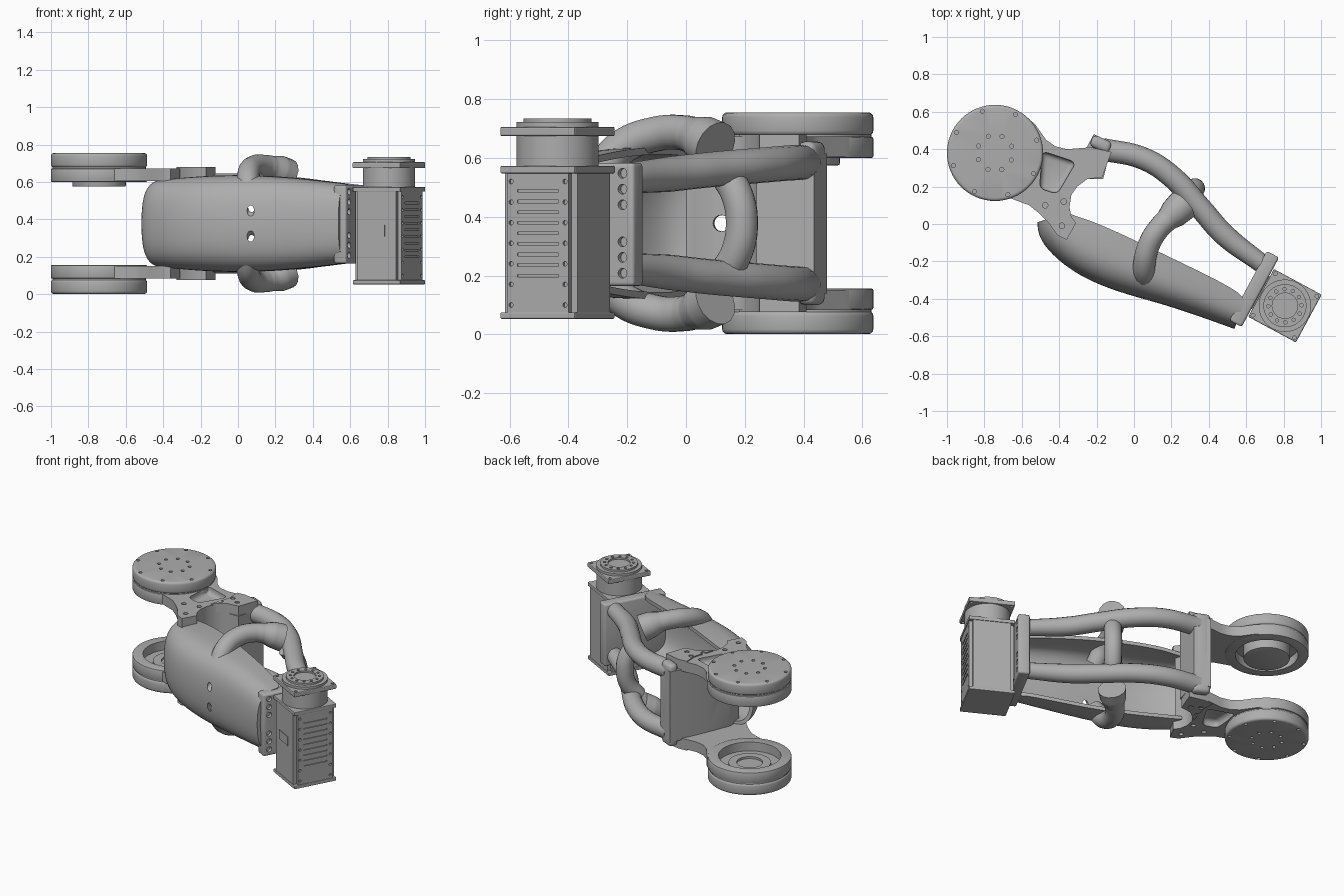
import bpy, bmesh, math
from mathutils import Matrix, Vector

cube = bpy.data.objects.get("Cube")
if cube:
    bpy.data.objects.remove(cube, do_unlink=True)

MID = 0.378                                   # mirror plane height
grey = bpy.data.materials.new("satin grey")
grey.use_nodes = True
grey.diffuse_color = (0.42, 0.42, 0.42, 1)
grey.node_tree.nodes["Principled BSDF"].inputs["Base Color"].default_value = (0.42, 0.42, 0.42, 1)


def add(name, data):
    obj = bpy.data.objects.new(name, data)
    bpy.context.collection.objects.link(obj)
    data.materials.append(grey)
    return obj


def from_bm(name, bm):
    bmesh.ops.recalc_face_normals(bm, faces=bm.faces)
    mesh = bpy.data.meshes.new(name)
    bm.to_mesh(mesh)
    bm.free()
    return add(name, mesh)


def bake(obj):
    """Replace an object by its evaluated mesh."""
    bpy.context.view_layer.update()
    dg = bpy.context.evaluated_depsgraph_get()
    mesh = bpy.data.meshes.new_from_object(obj.evaluated_get(dg))
    name = obj.name
    bpy.data.objects.remove(obj, do_unlink=True)
    mesh.materials.clear()
    obj = add(name, mesh)
    obj.name = name
    return obj


def smooth(obj, angle=35):
    bpy.ops.object.select_all(action='DESELECT')
    obj.select_set(True)
    bpy.context.view_layer.objects.active = obj
    bpy.ops.object.shade_smooth_by_angle(angle=math.radians(angle))
    return obj


def bevel(obj, width, segments=2):
    m = obj.modifiers.new("bevel", 'BEVEL')
    m.width, m.segments, m.limit_method = width, segments, 'ANGLE'
    return bake(obj)


def prism(name, pts, z0, z1, mat=Matrix()):
    bm = bmesh.new()
    f = bm.faces.new([bm.verts.new((x, y, z0)) for x, y in pts])
    ext = bmesh.ops.extrude_face_region(bm, geom=[f])
    bmesh.ops.translate(bm, vec=(0, 0, z1 - z0),
                        verts=[v for v in ext["geom"] if isinstance(v, bmesh.types.BMVert)])
    bm.transform(mat)
    return from_bm(name, bm)


def box(name, u0, u1, v0, v1, z0, z1, mat=Matrix()):
    return prism(name, [(u0, v0), (u1, v0), (u1, v1), (u0, v1)], z0, z1, mat)


def circle(x, y, r, n=64, start=0):
    angles = [math.radians(start) + 2 * math.pi * i / n for i in range(n)]
    return [(x + r * math.cos(a), y + r * math.sin(a)) for a in angles]


def disc(name, x, y, r, z0, z1, mat=Matrix()):
    return prism(name, circle(x, y, r), z0, z1, mat)


def drills(points, direction, r, depth):
    """Cutter of short cylinders centred on points."""
    bm = bmesh.new()
    rot = Vector((0, 0, 1)).rotation_difference(Vector(direction)).to_matrix().to_4x4()
    for p in points:
        bmesh.ops.create_cone(bm, cap_ends=True, segments=14, radius1=r, radius2=r,
                              depth=2 * depth, matrix=Matrix.Translation(p) @ rot)
    return from_bm("drill", bm)


def cut(obj, *cutters):
    for c in cutters:
        m = obj.modifiers.new("cut", 'BOOLEAN')
        m.operation, m.solver, m.object = 'DIFFERENCE', 'EXACT', c
    obj = bake(obj)
    for c in cutters:
        bpy.data.objects.remove(c, do_unlink=True)
    return obj


def tube(name, pts, r):
    """Round tube through (x, y, z, radius factor) points."""
    cu = bpy.data.curves.new(name, 'CURVE')
    cu.dimensions, cu.bevel_depth, cu.bevel_resolution = '3D', r, 6
    cu.use_fill_caps, cu.resolution_u = True, 10
    sp = cu.splines.new('BEZIER')
    sp.bezier_points.add(len(pts) - 1)
    for b, (x, y, z, k) in zip(sp.bezier_points, pts):
        b.co, b.radius = (x, y, z), k
        b.handle_left_type = b.handle_right_type = 'AUTO'
    return smooth(bake(add(name, cu)), 50)


def mirrored(obj, name):
    mesh = obj.data.copy()
    mesh.transform(Matrix.Translation((0, 0, 2 * MID)) @ Matrix.Scale(-1, 4, (0, 0, 1)))
    mesh.flip_normals()
    twin = bpy.data.objects.new(name, mesh)
    bpy.context.collection.objects.link(twin)


# Joint caps with bolt circles
CX, CY = -0.743, 0.38
cap = bevel(disc("upper_joint_cap", CX, CY, 0.257, 0.677, 0.755), 0.016, 3)
bolts = [(x, y, 0.755) for x, y in circle(CX, CY, 0.233, 8, 17) + circle(CX, CY, 0.096, 8, 22)]
cap = smooth(cut(cap, drills(bolts, (0, 0, 1), 0.011, 0.018)))
mirrored(cap, "lower_joint_cap")

# Forked bracket: ring blending into a claw with a blind pocket
arm = [(-0.62, 0.605), (-0.53, 0.535), (-0.47, 0.45), (-0.42, 0.415), (-0.36, 0.4), (-0.23, 0.41), (-0.12, 0.385),
       (-0.17, 0.25), (-0.25, 0.24), (-0.3, 0.205), (-0.335, 0.155), (-0.345, 0.09), (-0.335, 0.04), (-0.31, 0.005),
       (-0.36, -0.085), (-0.41, -0.06), (-0.46, 0.01), (-0.505, 0.055), (-0.56, 0.1), (-0.66, 0.137)]
claw = prism("upper_claw", arm, 0.605, 0.673)
pocket = bevel(prism("pocket", [(-0.49, 0.39), (-0.31, 0.33), (-0.41, 0.16), (-0.505, 0.19)], 0.63, 0.83), 0.03, 4)
bore = disc("bore", CX, CY, 0.22, 0.55, 0.75)
holes = [(-0.375, 0.12, .673), (-0.385, -0.01, .673), (-0.475, 0.1, .673)]
claw = smooth(cut(claw, pocket, bore, drills(holes, (0, 0, 1), 0.015, 0.03)))
mirrored(claw, "lower_claw")
ring = disc("upper_joint_ring", CX, CY, 0.257, 0.6, 0.672)
ring = smooth(cut(bevel(ring, 0.006), disc("bore", CX, CY, 0.192, 0.5, 0.66)))
mirrored(ring, "lower_joint_ring")
smooth(bevel(disc("upper_joint_hub", CX, CY, 0.143, 0.575, 0.68), 0.006))
hub = disc("lower_joint_hub", CX, CY, 0.13, 0.08, 0.11)
smooth(cut(hub, disc("bore", CX, CY, 0.08, 0.09, 0.2)))
neck = disc("upper_neck", CX, CY, 0.25, 0.665, 0.685)
mirrored(smooth(neck), "lower_neck")

# Raised claw pad, and the rear wall joining the two claws
pad = prism("upper_claw_pad", [(-0.29, 0.405), (-0.23, 0.41), (-0.12, 0.385), (-0.17, 0.25), (-0.25, 0.24),
                               (-0.33, 0.18), (-0.285, 0.32)], 0.62, 0.68)
pad_holes = [(-0.3, 0.245, 0.68), (-0.265, 0.325, 0.68), (-0.21, 0.29, 0.68)]
pad = smooth(cut(pad, drills(pad_holes, (0, 0, 1), 0.015, 0.03)))
mirrored(pad, "lower_claw_pad")
wall = [(-0.215, 0.48), (-0.115, 0.435), (-0.165, 0.24), (-0.25, 0.24), (-0.3, 0.205), (-0.335, 0.155),
        (-0.345, 0.09), (-0.335, 0.04), (-0.33, 0.0), (-0.395, 0.0), (-0.395, 0.09), (-0.33, 0.25), (-0.28, 0.36)]
wall = prism("rear_wall", wall, 0.14, 2 * MID - 0.14)
smooth(cut(wall, drills([(-0.345, 0.12, MID)], (1, -0.1, 0), 0.028, 0.08)))
lug = [(-0.215, 0.48), (-0.115, 0.435), (-0.135, 0.37), (-0.24, 0.42)]
smooth(bevel(prism("rear_wall_lugs", lug, 0.1, 2 * MID - 0.1), 0.025, 3))

# Long rear tubes, handle loops with flared ends, and the bowed cross tube
rail = tube("upper_rail", [(-0.17, 0.4, 0.585, 1), (0.05, 0.35, 0.583, 1), (0.2, 0.255, 0.575, 1),
                           (0.36, 0.08, 0.56, 1), (0.48, -0.055, 0.545, 1), (0.68, -0.21, 0.53, 0.85)], 0.06)
mirrored(rail, "lower_rail")
handle = tube("upper_handle", [(0.06, -0.3, 0.54, 1), (0.055, -0.22, 0.635, 1), (0.085, -0.1, 0.682, 1),
                               (0.14, -0.015, 0.686, 1), (0.175, 0.02, 0.678, 1.05),
                               (0.215, 0.058, 0.663, 1.35), (0.26, 0.1, 0.64, 1.45)], 0.06)
mirrored(handle, "lower_handle")
tube("cross_tube", [(0.275, 0.125, 0.56, 1), (0.315, 0.175, 0.47, 1), (0.325, 0.19, MID, 1),
                    (0.315, 0.175, 0.286, 1), (0.275, 0.125, 0.196, 1)], 0.055)

# Curved front shell: channel section lofted along the arm
stations = [((-0.505, 0.01), (-0.35, 0.065), 0.222), ((-0.5, -0.09), (-0.33, 0.045), 0.224),
            ((-0.325, -0.255), (-0.23, 0.02), 0.238), ((-0.08, -0.357), (-0.02, -0.075), 0.25),
            ((0.19, -0.424), (0.27, -0.215), 0.24), ((0.54, -0.55), (0.61, -0.38), 0.198)]
section = [(1, 1), (0.62, 1), (0.33, 0.96), (0.1, 0.74), (0, 0.32)]
section += [(t, -h) for t, h in reversed(section)]
bm = bmesh.new()
rows = [[bm.verts.new((p[0] + t * (q[0] - p[0]), p[1] + t * (q[1] - p[1]), MID + h * half))
         for t, h in section] for p, q, half in stations]
for a, b in zip(rows, rows[1:]):
    for i in range(len(section) - 1):
        bm.faces.new((a[i], a[i + 1], b[i + 1], b[i]))
shell = from_bm("front_shell", bm)
m = shell.modifiers.new("round", 'SUBSURF')
m.levels = m.render_levels = 3
m = shell.modifiers.new("wall", 'SOLIDIFY')
m.thickness, m.offset = 0.024, 0
shell = bake(shell)
shell_holes = [drills([(0.07, -0.39, MID + s * 0.078)], (0.2, 1, s * 0.9), 0.02, 0.08) for s in (1, -1)]
smooth(cut(shell, *shell_holes), 40)

# Mounting plate at the actuator end (local u along the arm, v across it)
M = Matrix.Translation((0.807, -0.437, 0)) @ Matrix.Rotation(math.radians(-28.3), 4, 'Z')
U = M.to_3x3() @ Vector((1, 0, 0))
plate = bevel(box("mount_plate", -0.224, -0.15, -0.21, 0.212, 0.165, 0.583, M), 0.012, 3)
spots = [M @ Vector((-0.15, s * 0.17, MID + k * d)) for s in (1, -1) for k in (1, -1) for d in (0.063, 0.116, 0.17)]
smooth(cut(plate, drills(spots, U, 0.017, 0.02)))
box("mount_spacer", -0.155, -0.13, -0.1, 0.1, 0.18, 0.56, M)

# Actuator housing: notched body, end lids, shallow cooling slots, screws
H, N = 0.14, 0.118
notched = [(H, -N), (H, N), (N, N), (N, H), (-N, H), (-N, N), (-H, N), (-H, -N), (-N, -N), (-N, -H), (N, -H), (N, -N)]
body = prism("actuator_body", notched, 0.07, 0.555, M)
bm = bmesh.new()
for i in range(9):
    bmesh.ops.create_cube(bm, size=1, matrix=M @ Matrix.Translation((H, 0.0, 0.2 + i * 0.036))
                          @ Matrix.Diagonal((0.012, 0.16, 0.009, 1)))
slots = from_bm("slots", bm)
screws = [M @ Vector((H, s * 0.104, 0.1 + i * 0.07)) for s in (1, -1) for i in range(7)]
cut(body, slots, drills(screws, U, 0.008, 0.01))
for name, z0, z1 in (("bottom_lid", 0.053, 0.075), ("top_lid", 0.548, 0.573)):
    bevel(box("actuator_" + name, -0.144, 0.144, -0.144, 0.144, z0, z1, M), 0.004)
box("label_plate", -0.07, 0.05, -0.144, -0.136, 0.31, 0.37, M)

# Output stage: neck, square flange, top ring
smooth(disc("output_neck", 0, 0, 0.14, 0.57, 0.722, M))
flange = bevel(box("output_flange", -0.145, 0.145, -0.145, 0.145, 0.674, 0.706, M), 0.006)
corners = [M @ Vector((a * 0.126, b * 0.126, 0.706)) for a in (1, -1) for b in (1, -1)]
cut(flange, drills(corners, (0, 0, 1), 0.01, 0.05))
top = disc("output_ring", 0, 0, 0.115, 0.715, 0.735, M)
bolts = [M @ Vector((x, y, 0.735)) for x, y in circle(0, 0, 0.089, 12)]
smooth(cut(top, disc("bore", 0, 0, 0.068, 0.724, 0.8, M), drills(bolts, (0, 0, 1), 0.009, 0.01)))
